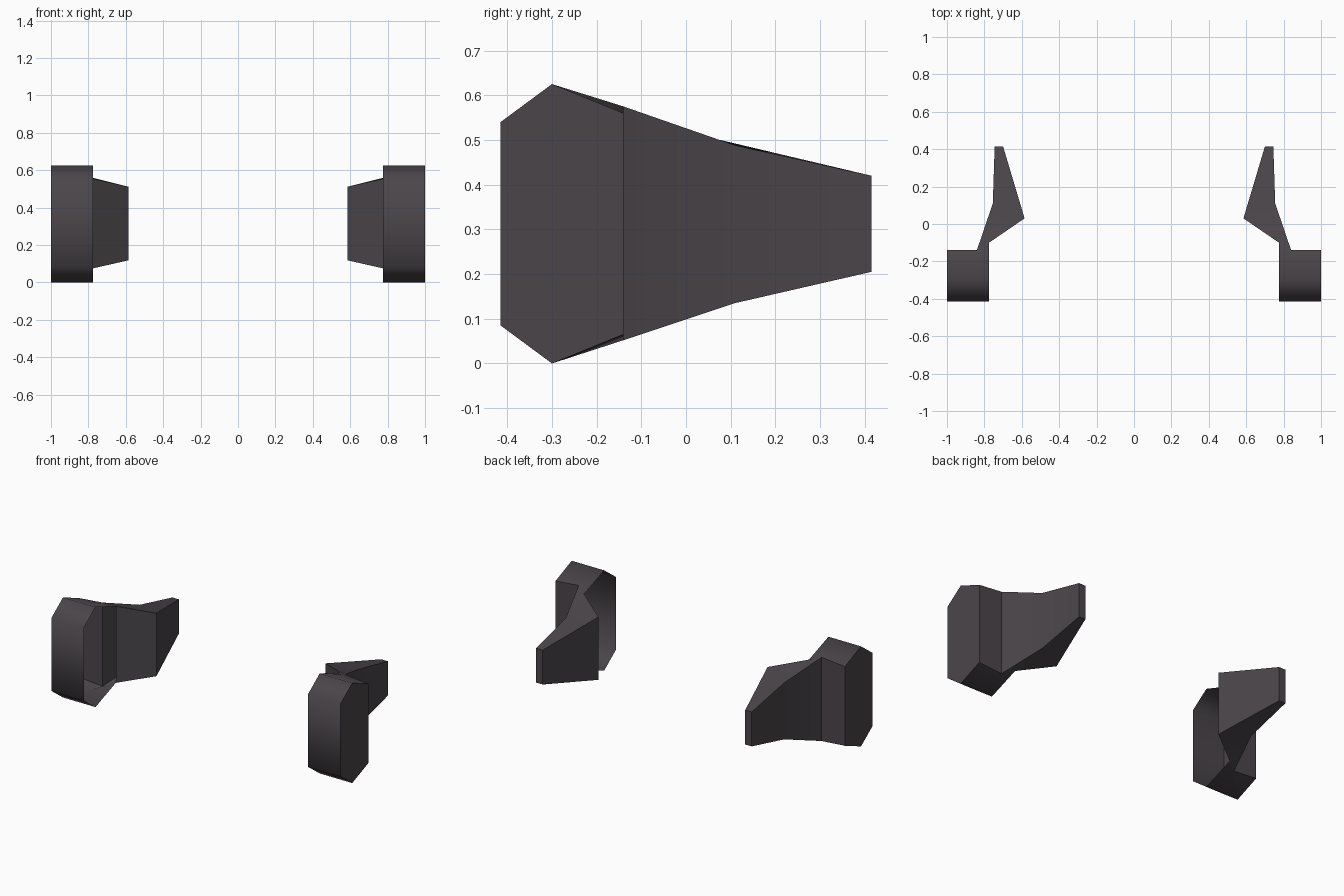
import bpy
import bmesh
import math

cube = bpy.data.objects.get("Cube")
if cube:
    bpy.data.objects.remove(cube, do_unlink=True)

# Dark plastic
dark = bpy.data.materials.new("dark_grey")
dark.use_nodes = True
colour = (0.07, 0.06, 0.068, 1)
dark.diffuse_color = colour
bsdf = dark.node_tree.nodes["Principled BSDF"]
bsdf.inputs["Base Color"].default_value = colour
bsdf.inputs["Roughness"].default_value = 0.8

# Plan outline of one bracket: x, y, bottom z, top z
OUTLINE = [
    (1.0, -0.415, 0.085, 0.54),     # block, outer side
    (1.0, -0.30, 0.0, 0.625),
    (1.0, -0.14, 0.065, 0.56),
    (0.84, -0.14, 0.052, 0.575),    # wing, outer side
    (0.755, 0.11, 0.135, 0.488),
    (0.745, 0.415, 0.205, 0.42),    # wing tip
    (0.70, 0.415, 0.205, 0.42),
    (0.585, 0.03, 0.118, 0.511),    # wing, inner bulge
    (0.775, -0.10, 0.075, 0.553),   # block, inner side
    (0.775, -0.30, 0.0, 0.625),
    (0.775, -0.415, 0.085, 0.54),
]
CAPS = [(0, 1, 9, 10), (1, 2, 3, 8, 9), (3, 4, 7, 8), (4, 5, 6, 7)]
OPEN_SIDES = {8, 9}                 # the block is hollow towards the middle


def bracket(name, side):
    bm = bmesh.new()
    low = [bm.verts.new((side * x, y, z)) for x, y, z, _ in OUTLINE]
    high = [bm.verts.new((side * x, y, z)) for x, y, _, z in OUTLINE]
    # Walls
    count = len(OUTLINE)
    for i in range(count):
        if i not in OPEN_SIDES:
            j = (i + 1) % count
            bm.faces.new((low[i], low[j], high[j], high[i]))
    # Top and underside
    for cap in CAPS:
        bm.faces.new([high[i] for i in cap])
        bm.faces.new([low[i] for i in reversed(cap)])
    if side < 0:
        bmesh.ops.reverse_faces(bm, faces=bm.faces[:])
    mesh = bpy.data.meshes.new(name)
    bm.to_mesh(mesh)
    bm.free()
    mesh.materials.append(dark)
    obj = bpy.data.objects.new(name, mesh)
    bpy.context.collection.objects.link(obj)
    bpy.ops.object.select_all(action="DESELECT")
    obj.select_set(True)
    bpy.context.view_layer.objects.active = obj
    bpy.ops.object.shade_smooth_by_angle(angle=math.radians(60))


bracket("left_bracket", 1)
bracket("right_bracket", -1)
